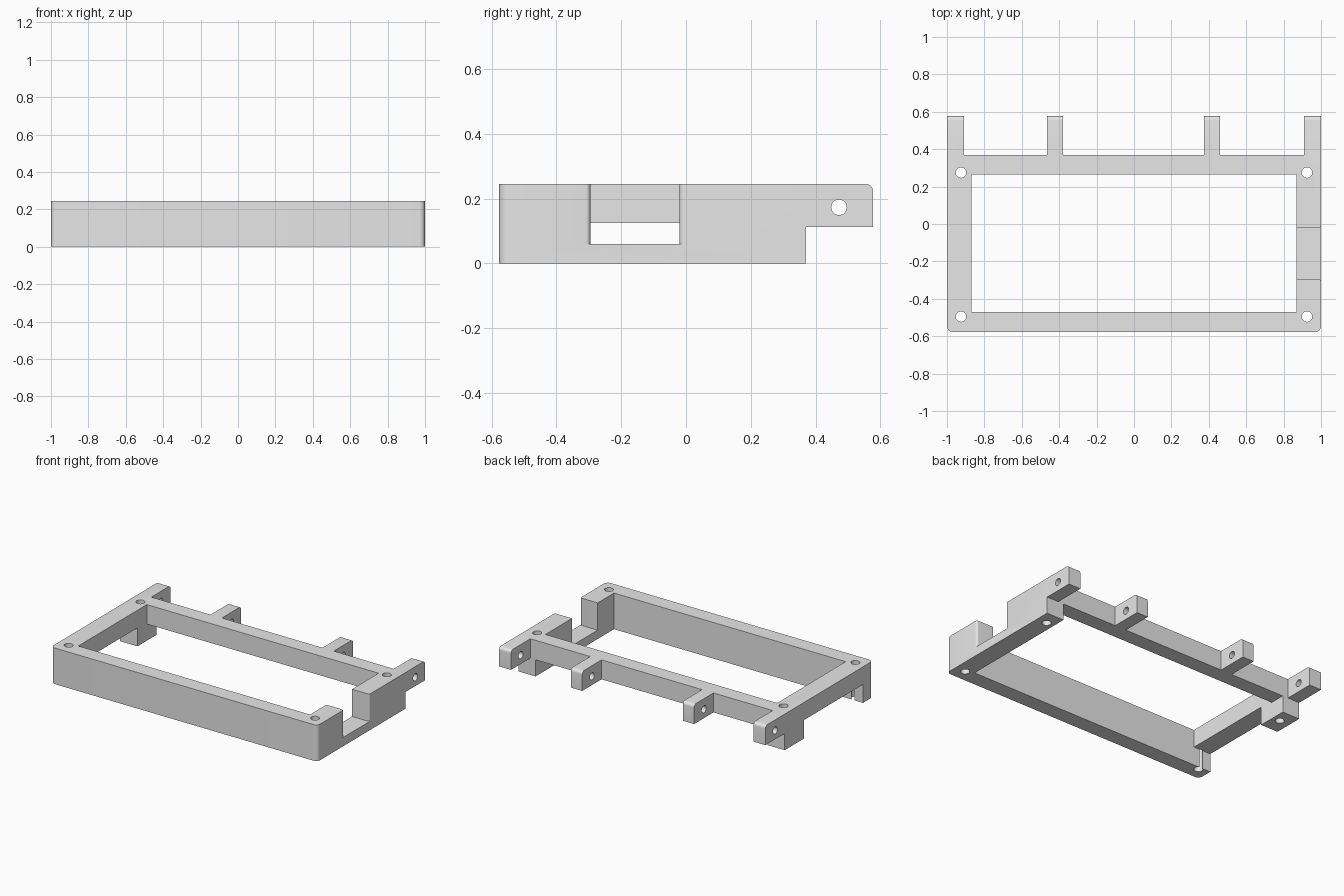
import bpy
import bmesh
import math
from mathutils import Matrix

if "Cube" in bpy.data.objects:
    bpy.data.objects.remove(bpy.data.objects["Cube"], do_unlink=True)

HEIGHT = 0.245
FRONT, BACK, TIP = -0.577, 0.37, 0.577      # frame front, frame back, lug ends
IN_X, IN_FRONT, IN_BACK = 0.87, -0.47, 0.265
LUG_Z = 0.113                               # underside of lugs and back bar

grey = bpy.data.materials.new("light_grey")
grey.diffuse_color = (0.8, 0.8, 0.8, 1)
grey.use_nodes = True
grey.node_tree.nodes["Principled BSDF"].inputs["Base Color"].default_value = (0.8, 0.8, 0.8, 1)


def prism(bm, outline, z0, z1):
    """Extrude a plan outline from z0 to z1."""
    face = bm.faces.new([bm.verts.new((x, y, z0)) for x, y in outline])
    top = bmesh.ops.extrude_face_region(bm, geom=[face])["geom"]
    for v in top:
        if isinstance(v, bmesh.types.BMVert):
            v.co.z = z1
    bmesh.ops.recalc_face_normals(bm, faces=bm.faces)


def make_object(name, bm):
    mesh = bpy.data.meshes.new(name)
    bm.to_mesh(mesh)
    bm.free()
    obj = bpy.data.objects.new(name, mesh)
    bpy.context.scene.collection.objects.link(obj)
    return obj


cutters = []


def cut_prism(name, outline, z0, z1):
    bm = bmesh.new()
    prism(bm, outline, z0, z1)
    cutters.append(make_object(name, bm))


def cut_box(name, x0, x1, y0, y1, z0, z1):
    cut_prism(name, [(x0, y0), (x1, y0), (x1, y1), (x0, y1)], z0, z1)


def cut_hole(name, radius, depth, matrix):
    bm = bmesh.new()
    bmesh.ops.create_cone(bm, cap_ends=True, segments=32, radius1=radius,
                          radius2=radius, depth=depth, matrix=matrix)
    cutters.append(make_object(name, bm))


# Outer outline with four lugs along the back
outline = [(-1, FRONT), (1, FRONT)]
for left, right in reversed([(-1, -0.91), (-0.465, -0.38), (0.375, 0.46), (0.91, 1)]):
    for x, y in ((right, BACK), (right, TIP), (left, TIP), (left, BACK)):
        if not (abs(x) == 1 and y == BACK):
            outline.append((x, y))

bm = bmesh.new()
prism(bm, outline, 0, HEIGHT)


def edges_where(test):
    return [e for e in bm.edges if all(test(v.co) for v in e.verts)]


# Rounded front corners and rounded top edge of each lug
corners = [e for e in edges_where(lambda c: c.y < FRONT + 0.001)
           if abs(e.verts[0].co.z - e.verts[1].co.z) > 0.1]
bmesh.ops.bevel(bm, geom=corners, offset=0.03, segments=8, profile=0.5, affect='EDGES')
tips = edges_where(lambda c: c.y > TIP - 0.001 and c.z > HEIGHT - 0.001)
bmesh.ops.bevel(bm, geom=tips, offset=0.022, segments=6, profile=0.5, affect='EDGES')
frame = make_object("mounting_frame", bm)
frame.data.materials.append(grey)

# Central opening and the clearances underneath
cut_box("opening_cutter", -IN_X, IN_X, IN_FRONT, IN_BACK, -0.1, 0.4)
cut_box("lug_clearance_cutter", -1.1, 1.1, BACK, 0.7, -0.1, LUG_Z)
cut_box("back_clearance_cutter", -IN_X, IN_X, 0.2, 0.5, -0.1, LUG_Z)
cut_box("side_clearance_cutter", -1.1, -0.8, IN_FRONT, 0.165, -0.1, 0.125)

# Side notch with rounded outer edges
r, y0, y1 = 0.014, -0.295, -0.02
arc = [(1 - r + r * math.sin(a), r * (1 - math.cos(a)))
       for a in (math.pi / 2 * i / 6 for i in range(7))]
lower = [(0.8, y0)] + [(x, y0 - d) for x, d in arc] + [(1.1, y0 - r)]
upper = [(1.1, y1 + r)] + [(x, y1 + d) for x, d in reversed(arc)] + [(0.8, y1)]
cut_prism("notch_cutter", lower + upper, 0.06, 0.4)

# Vertical screw holes at the corners
for x in (-0.925, 0.925):
    for y in (-0.495, 0.275):
        cut_hole("screw_hole_cutter", 0.028, 1, Matrix.Translation((x, y, 0.1)))

# Pivot hole running through all the lugs
cut_hole("pivot_hole_cutter", 0.024, 3,
         Matrix.Translation((0, 0.472, 0.173)) @ Matrix.Rotation(math.pi / 2, 4, 'Y'))

for cutter in cutters:
    cutter.hide_render = True
    mod = frame.modifiers.new(cutter.name, 'BOOLEAN')
    mod.operation = 'DIFFERENCE'
    mod.solver = 'EXACT'
    mod.object = cutter

# Apply the cuts and remove the cutters
graph = bpy.context.evaluated_depsgraph_get()
result = bpy.data.meshes.new_from_object(frame.evaluated_get(graph))
frame.modifiers.clear()
frame.data = result
for cutter in cutters:
    bpy.data.objects.remove(cutter, do_unlink=True)

bpy.ops.object.select_all(action='DESELECT')
frame.select_set(True)
bpy.context.view_layer.objects.active = frame
bpy.ops.object.shade_smooth_by_angle(angle=math.radians(30))
